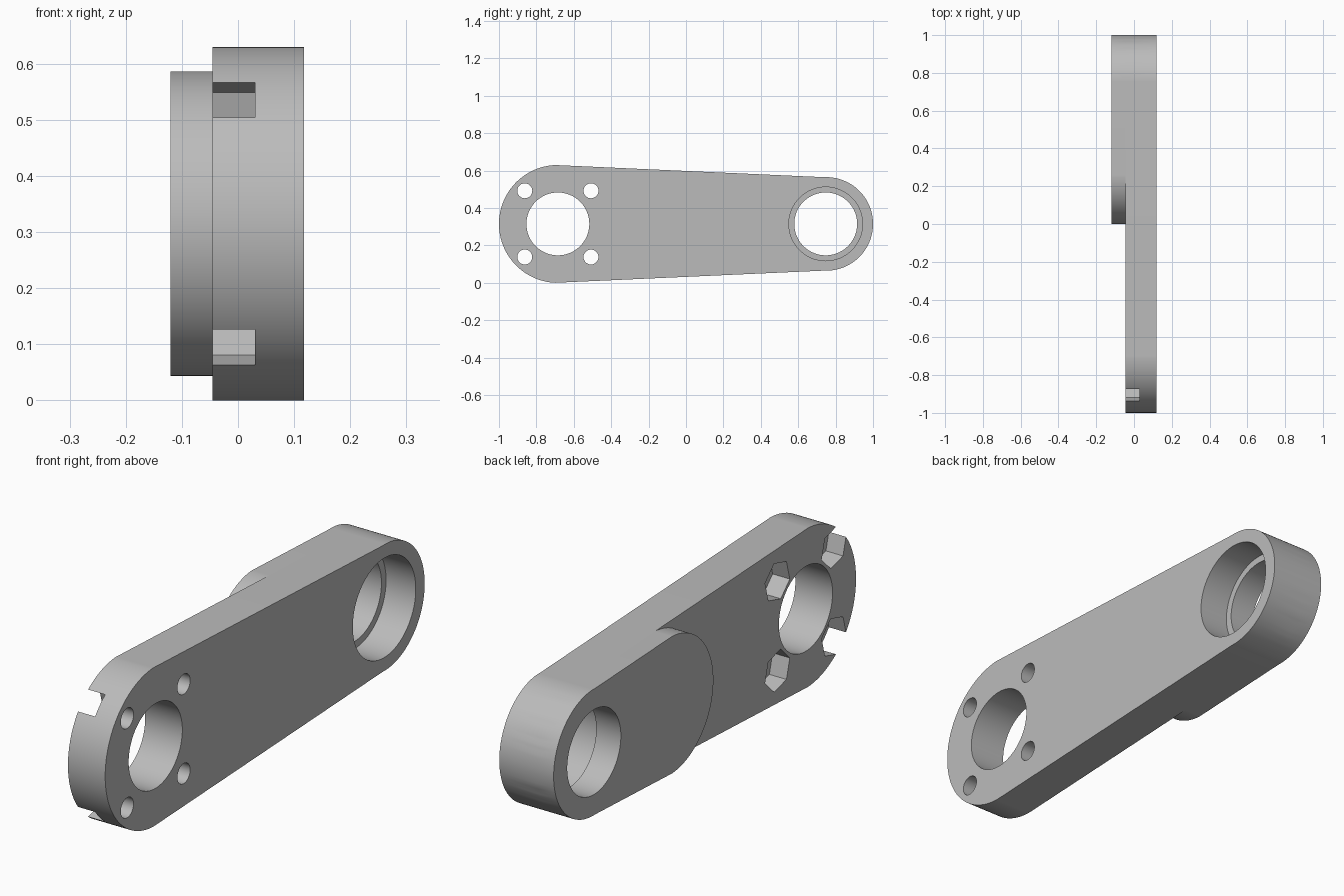
import bpy, bmesh, math

if "Cube" in bpy.data.objects:
    bpy.data.objects.remove(bpy.data.objects["Cube"], do_unlink=True)

# Main dimensions
MID_Z = 0.315
BIG_Y, BIG_R = -0.685, 0.315
SMALL_Y, SMALL_R = 0.75, 0.25
BACK_X, FACE_X, BOSS_X = -0.045, 0.118, -0.12
BORE_R, SEAT_R, SEAT_DEPTH = 0.168, 0.197, 0.13
BOLT_OFFSET, BOLT_R, NUT_R, NUT_DEPTH = 0.177, 0.04, 0.08, 0.075

metal = bpy.data.materials.new("plain_grey")
metal.use_nodes = True
grey = (0.5, 0.5, 0.5, 1)
metal.diffuse_color = grey
metal.node_tree.nodes["Principled BSDF"].inputs["Base Color"].default_value = grey


def arc(y, r, start, end, steps):
    """Points of an arc in the side plane, angles measured from +y."""
    return [(y + r * math.cos(a), MID_Z + r * math.sin(a))
            for a in (start + (end - start) * i / steps for i in range(steps + 1))]


def link_profile(y1, r1, y2, r2):
    """Two round ends joined by straight tangents."""
    t = math.acos((r2 - r1) / (y2 - y1))
    return arc(y2, r2, -t, t, 64) + arc(y1, r1, t, 2 * math.pi - t, 64)


def polygon(y, z, r, sides, turn=0.0):
    return [(y + r * math.cos(turn + math.tau * i / sides),
             z + r * math.sin(turn + math.tau * i / sides)) for i in range(sides)]


def extrude(name, points, x1, x2):
    """Solid made by pulling a side profile from x1 to x2."""
    bm = bmesh.new()
    base = bm.faces.new([bm.verts.new((x1, y, z)) for y, z in points])
    pulled = bmesh.ops.extrude_face_region(bm, geom=[base])["geom"]
    moved = [v for v in pulled if isinstance(v, bmesh.types.BMVert)]
    bmesh.ops.translate(bm, verts=moved, vec=(x2 - x1, 0, 0))
    bmesh.ops.recalc_face_normals(bm, faces=bm.faces)
    mesh = bpy.data.meshes.new(name)
    bm.to_mesh(mesh)
    bm.free()
    mesh.materials.append(metal)
    obj = bpy.data.objects.new(name, mesh)
    bpy.context.collection.objects.link(obj)
    return obj


def combine(target, tool, operation):
    """Apply a boolean and remove the tool."""
    mod = target.modifiers.new("boolean", 'BOOLEAN')
    mod.operation = operation
    mod.solver = 'EXACT'
    mod.object = tool
    bpy.context.view_layer.objects.active = target
    bpy.ops.object.modifier_apply(modifier=mod.name)
    bpy.data.objects.remove(tool, do_unlink=True)


# Tapered arm
arm = extrude("link_arm", link_profile(BIG_Y, BIG_R, SMALL_Y, SMALL_R), BACK_X, FACE_X)

# Raised boss behind the small end, following the same taper and starting at y = 0
slope = (BIG_R - SMALL_R) / (SMALL_Y - BIG_Y)
boss_r = (SMALL_R + slope * SMALL_Y) / (1 + slope)
boss = extrude("bearing_boss", link_profile(boss_r, boss_r, SMALL_Y, SMALL_R), BOSS_X, BACK_X)
combine(arm, boss, 'UNION')

# Through bores and the stepped bearing seat
for y in (BIG_Y, SMALL_Y - 0.003):
    combine(arm, extrude("bore", polygon(y, MID_Z, BORE_R, 96), -0.3, 0.3), 'DIFFERENCE')
seat = extrude("seat", polygon(SMALL_Y - 0.003, MID_Z, SEAT_R, 96), FACE_X - SEAT_DEPTH, 0.3)
combine(arm, seat, 'DIFFERENCE')

# Four bolt holes with hexagonal nut pockets on the back
for sy in (-1, 1):
    for sz in (-1, 1):
        y, z = BIG_Y + sy * BOLT_OFFSET, MID_Z + sz * BOLT_OFFSET
        combine(arm, extrude("bolt", polygon(y, z, BOLT_R, 32), -0.3, 0.3), 'DIFFERENCE')
        turn = math.atan2(sz, sy) + math.pi / 6
        pocket = extrude("pocket", polygon(y, z, NUT_R, 6, turn), -0.3, BACK_X + NUT_DEPTH)
        combine(arm, pocket, 'DIFFERENCE')

# Smooth round walls, crisp edges
bpy.ops.object.select_all(action='DESELECT')
arm.select_set(True)
bpy.context.view_layer.objects.active = arm
bpy.ops.object.shade_smooth_by_angle(angle=math.radians(30))
